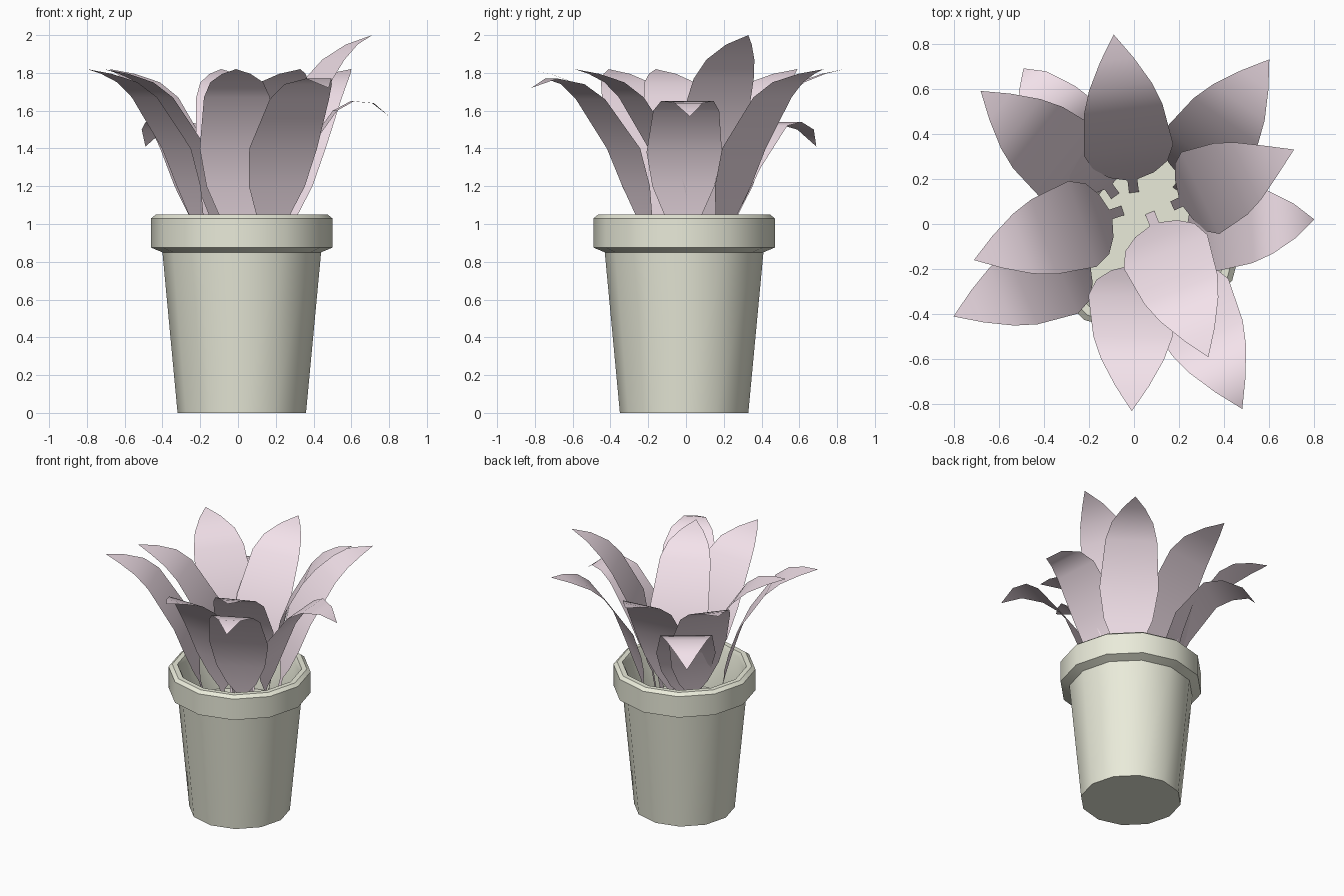
import bpy, math
from mathutils import Vector

if "Cube" in bpy.data.objects:
    bpy.data.objects.remove(bpy.data.objects["Cube"])


def material(name, rgb):
    m = bpy.data.materials.new(name)
    m.diffuse_color = (*rgb, 1)
    m.use_nodes = True
    m.node_tree.nodes["Principled BSDF"].inputs["Base Color"].default_value = m.diffuse_color
    return m


def add_mesh(name, verts, faces, mat, angle):
    me = bpy.data.meshes.new(name)
    me.from_pydata(verts, [], faces)
    me.materials.append(mat)
    ob = bpy.data.objects.new(name, me)
    bpy.context.collection.objects.link(ob)
    bpy.ops.object.select_all(action='DESELECT')
    ob.select_set(True)
    bpy.context.view_layer.objects.active = ob
    bpy.ops.object.shade_smooth_by_angle(angle=math.radians(angle))
    return ob


clay = material("clay", (0.82, 0.83, 0.70))
pink = material("pink_leaf", (0.90, 0.76, 0.83))

# Pot: lathed profile from base centre, over the rim, down to the inner floor
SIDES = 12
CENTRE = Vector((0.02, -0.01, 0))
profile = [(0.34, 0), (0.42, 0.85), (0.48, 0.875), (0.48, 1.03),
           (0.455, 1.05), (0.42, 1.05), (0.405, 1.02), (0.38, 0.72)]
verts = [CENTRE + Vector((r * math.cos(2 * math.pi * i / SIDES),
                          r * math.sin(2 * math.pi * i / SIDES), z))
         for r, z in profile for i in range(SIDES)]
faces = []
for k in range(len(profile) - 1):
    for i in range(SIDES):
        j = (i + 1) % SIDES
        faces.append((k * SIDES + i, k * SIDES + j,
                      (k + 1) * SIDES + j, (k + 1) * SIDES + i))
faces.append(tuple(reversed(range(SIDES))))
last = (len(profile) - 1) * SIDES
faces.append(tuple(range(last, last + SIDES)))
add_mesh("pot", verts, faces, clay, 35)

# Leaf side profiles (distance along leaf 0..1, height) and shared half widths
WIDTHS = [0.022, 0.022, 0.10, 0.165, 0.20, 0.175, 0.14, 0.075, 0]
ARCHED = [(0, .72), (.08, .95), (.11, 1.05), (.17, 1.2), (.27, 1.4),
          (.53, 1.67), (.67, 1.75), (.84, 1.795), (1, 1.82)]
UPRIGHT = [(0, .75), (.07, 1.0), (.10, 1.1), (.15, 1.28), (.23, 1.5),
           (.48, 1.77), (.62, 1.87), (.8, 1.95), (1, 2.0)]
BENT = [(0, .72), (.08, .95), (.11, 1.05), (.17, 1.2), (.27, 1.4),
        (.53, 1.66), (.67, 1.74), (.84, 1.77), (1, 1.72)]
DROOPING = [(0, .72), (.08, .95), (.11, 1.05), (.17, 1.2), (.27, 1.38),
            (.53, 1.6), (.68, 1.65), (.86, 1.64), (1, 1.57)]
CURLED = [(0, .70), (.08, .92), (.11, 1.0), (.17, 1.13), (.28, 1.3),
          (.55, 1.52), (.72, 1.54), (.9, 1.50), (1, 1.41)]

# Leaves: name, stem foot, tip, profile
LEAVES = [
    ("leaf_front", (0, -.13), (-.01, -.83), ARCHED),
    ("leaf_front_inner", (.07, .05), (.33, -.59), ARCHED),
    ("leaf_front_right", (.15, -.15), (.48, -.82), BENT),
    ("leaf_right", (.19, -.02), (.80, .02), DROOPING),
    ("leaf_right_tall", (.17, .08), (.71, .33), UPRIGHT),
    ("leaf_back_right", (.19, .15), (.60, .73), ARCHED),
    ("leaf_back", (0, .14), (-.09, .84), ARCHED),
    ("leaf_back_low", (-.08, .12), (-.49, .69), CURLED),
    ("leaf_back_left", (-.14, .15), (-.68, .59), ARCHED),
    ("leaf_left", (-.05, .06), (-.71, -.16), ARCHED),
    ("leaf_front_left", (-.15, -.14), (-.80, -.41), ARCHED),
]
for name, foot, tip, prof in LEAVES:
    foot, span = Vector(foot), Vector(tip) - Vector(foot)
    side = Vector((-span.y, span.x)).normalized()
    verts, faces = [], []
    for (t, z), w in zip(prof, WIDTHS):
        c = foot + span * t
        for s in ((-1, 1) if w else (0,)):
            p = c + side * w * s
            verts.append((p.x, p.y, z))
    n = len(prof) - 2
    for k in range(n):
        faces.append((2 * k, 2 * k + 2, 2 * k + 3, 2 * k + 1))
    faces.append((2 * n, 2 * n + 2, 2 * n + 1))
    add_mesh(name, verts, faces, pink, 60)
